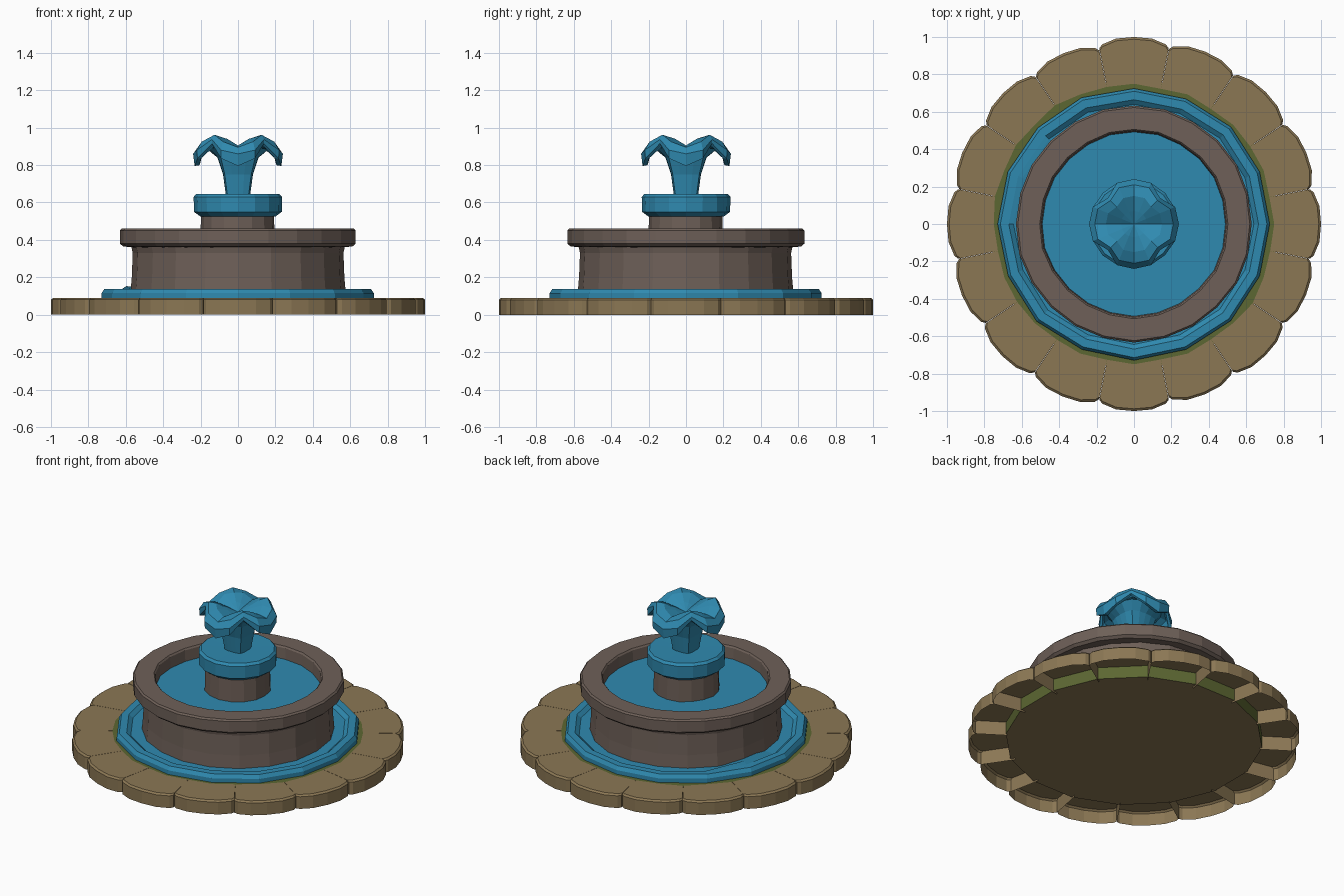
import bpy, bmesh, math, random

if "Cube" in bpy.data.objects:
    bpy.data.objects.remove(bpy.data.objects["Cube"])

random.seed(4)
TAU = math.tau


def material(name, rgb):
    m = bpy.data.materials.new(name)
    lin = [(c / 255 / 12.92) if c < 11 else ((c / 255 + 0.055) / 1.055) ** 2.4 for c in rgb]
    m.diffuse_color = (*lin, 1)
    m.use_nodes = True
    m.node_tree.nodes["Principled BSDF"].inputs["Base Color"].default_value = m.diffuse_color
    return m


TAN = material("tan_paving", (139, 119, 84))
STONE = material("grey_brown_stone", (110, 96, 88))
WATER = material("blue_water", (47, 138, 176))
MOSS = material("green_moss", (92, 103, 50))


def finish(name, bm, mats):
    bmesh.ops.remove_doubles(bm, verts=bm.verts, dist=1e-5)
    bmesh.ops.recalc_face_normals(bm, faces=bm.faces)
    me = bpy.data.meshes.new(name)
    bm.to_mesh(me)
    bm.free()
    for m in mats:
        me.materials.append(m)
    ob = bpy.data.objects.new(name, me)
    bpy.context.collection.objects.link(ob)
    return ob


def lathe(name, profiles, segs, mats, jitter=0.0, turn=0.0, tweak=None):
    """Spin profiles of (radius, z); column i uses profiles[i % len]."""
    bm = bmesh.new()
    cols = []
    for i in range(segs):
        a = TAU * i / segs + turn
        j = random.uniform(-jitter, jitter)
        col = []
        for r, z in profiles[i % len(profiles)]:
            if r > 0:
                r += j
            if tweak:
                r, z = tweak(a, r, z)
            col.append(bm.verts.new((r * math.cos(a), r * math.sin(a), z)))
        cols.append(col)
    for i in range(segs):
        p, q = cols[i], cols[(i + 1) % segs]
        for k in range(len(p) - 1):
            bm.faces.new((p[k], q[k], q[k + 1], p[k + 1]))
    return finish(name, bm, mats)


# Paving: sixteen hollow scalloped stones, open underneath
N = 16
half = TAU / N / 2
inner_r = [random.uniform(0.735, 0.765) for _ in range(N)]
for s in range(N):
    mid = TAU * s / N
    size = 1.0 if s % 4 == 0 else random.uniform(0.985, 1.0)
    arc = [(-1, .957), (-.9, .975), (-.5, .996), (0, 1), (.5, .996), (.9, .975), (1, .957)]
    outline = [(mid + t * half * 0.995, r * size) for t, r in arc]
    outline += [(mid + half * 0.995, inner_r[(s + 1) % N]), (mid, 0.75),
                (mid - half * 0.995, inner_r[s])]
    bm = bmesh.new()
    rings = []
    for inset, z in ((0, 0.0), (0, 0.08), (0.012, 0.09)):
        rings.append([bm.verts.new(((r - inset * (i < 7)) * math.cos(a),
                                    (r - inset * (i < 7)) * math.sin(a), z))
                      for i, (a, r) in enumerate(outline)])
    bm.faces.new(rings[2])
    n = len(outline)
    for lo, hi in zip(rings, rings[1:]):
        for i in range(n):
            if i in (7, 8):          # no wall against the central disc
                continue
            k = (i + 1) % n
            bm.faces.new((lo[i], lo[k], hi[k], hi[i]))
    finish(f"paving_stone_{s + 1}", bm, [TAN])

# Mossy ground disc inside the paving, with a tan underside
disc = lathe("moss_disc", [[(0, 0.01), (0.77, 0.01), (0.77, 0.088), (0, 0.088)]], 16,
             [MOSS, TAN], turn=half)
for p in disc.data.polygons:
    if p.normal.z < -0.5:
        p.material_index = 1


# Outer spill water with a raised lip and one small splash
def splash(a, r, z):
    if abs(a - TAU * 7 / 16) < 0.1 and 0.6 < r < 0.67:
        return r, z + 0.035
    return r, z


lathe("outer_water", [[(0.73, 0.085), (0.73, 0.115), (0.715, 0.138), (0.67, 0.138),
                       (0.645, 0.118), (0.55, 0.118)]], 16, [WATER], 0.006, tweak=splash)

# Basin wall and overhanging rim
lathe("basin_wall", [[(0.58, 0.085), (0.57, 0.2), (0.565, 0.33), (0.575, 0.375)]], 20,
      [STONE], 0.004)
lathe("basin_rim", [[(0.56, 0.36), (0.615, 0.365), (0.632, 0.38), (0.632, 0.45),
                     (0.622, 0.46), (0.505, 0.46), (0.497, 0.45), (0.49, 0.36)]], 24,
      [STONE], 0.003)
lathe("basin_water", [[(0.52, 0.38), (0, 0.38)]], 24, [WATER])

# Central column and the overflowing water cap on it
lathe("column", [[(0.2, 0.36), (0.195, 0.54)]], 16, [STONE], 0.003)
lathe("upper_water", [[(0, 0.525), (0.2, 0.525), (0.234, 0.55), (0.236, 0.63),
                       (0.222, 0.645), (0, 0.642)]], 16, [WATER], 0.002)

# Jet: four drooping petals on the axes, ridges on the diagonals
axis = [(.065, .64), (.08, .75), (.11, .84), (.165, .885), (.195, .86), (.205, .80),
        (.232, .795), (.24, .86), (.21, .895), (.15, .905), (.07, .895), (0, .88)]
side = [(.07, .64), (.085, .75), (.115, .84), (.165, .89), (.20, .875), (.215, .835),
        (.235, .835), (.238, .88), (.21, .925), (.15, .94), (.07, .91), (0, .88)]
ridge = [(.08, .64), (.10, .75), (.13, .84), (.165, .893), (.18, .90), (.188, .905),
         (.197, .915), (.197, .937), (.178, .962), (.13, .95), (.07, .915), (0, .88)]
lathe("water_jet", [axis, side, ridge, side], 16, [WATER])
